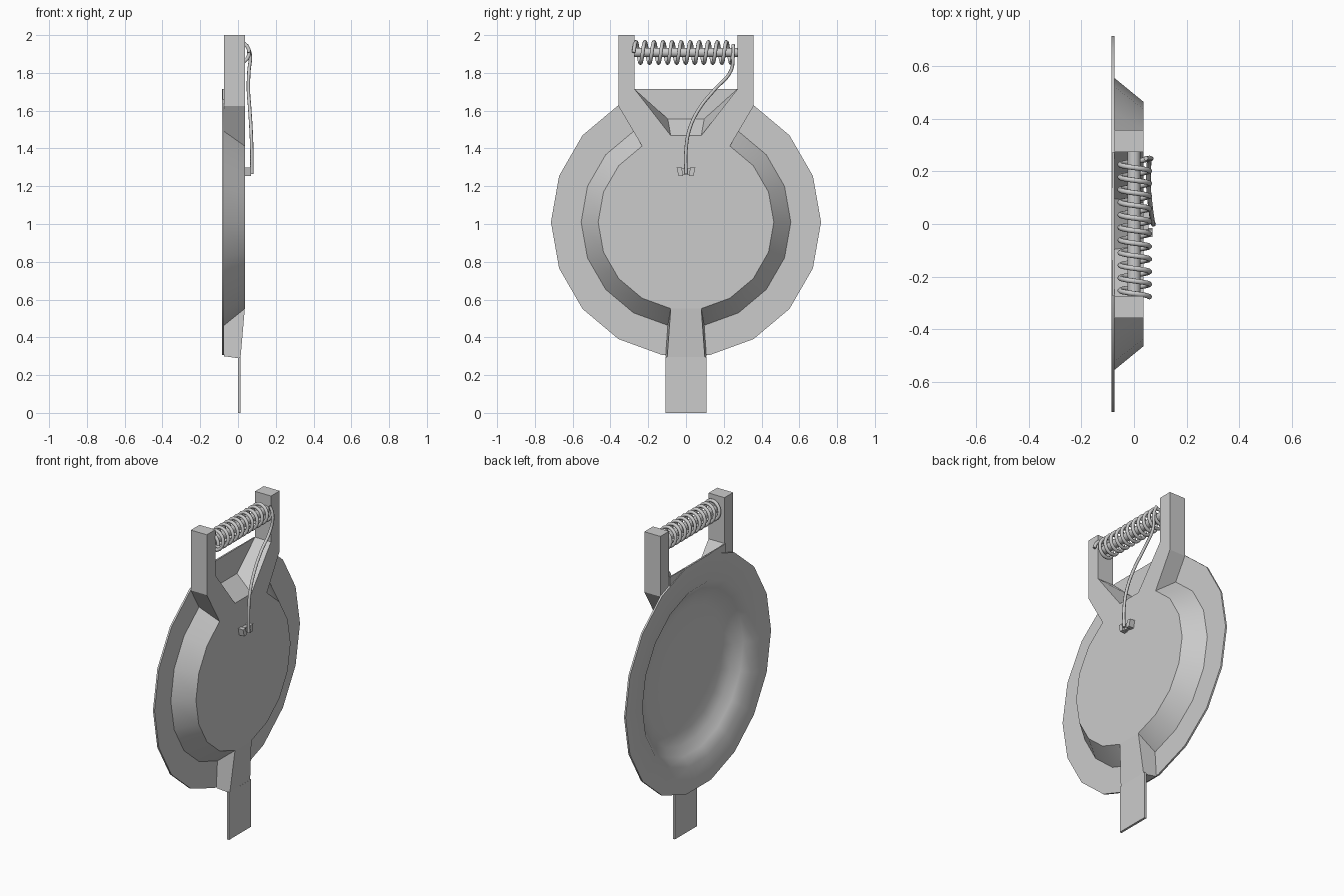
import bpy, bmesh, math
from math import sin, cos, pi, radians
from mathutils import Vector

cube = bpy.data.objects.get("Cube")
if cube:
    bpy.data.objects.remove(cube)

SIDES = 18
CENTRE_Z = 1.01
FRONT, BASE, BACK = 0.036, -0.074, -0.085


def finish(name, bm, angle=30):
    bmesh.ops.recalc_face_normals(bm, faces=bm.faces)
    mesh = bpy.data.meshes.new(name)
    bm.to_mesh(mesh)
    bm.free()
    obj = bpy.data.objects.new(name, mesh)
    bpy.context.collection.objects.link(obj)
    bpy.ops.object.select_all(action='DESELECT')
    obj.select_set(True)
    bpy.context.view_layer.objects.active = obj
    bpy.ops.object.shade_smooth_by_angle(angle=radians(angle))
    return obj


def polar(r, degrees):
    return r * cos(radians(degrees)), CENTRE_Z + r * sin(radians(degrees))


def loft(name, lower, upper):
    """Closed solid between two matching loops of (x, y, z) points."""
    bm = bmesh.new()
    a = [bm.verts.new(p) for p in lower]
    b = [bm.verts.new(p) for p in upper]
    n = len(a)
    for i in range(n):
        j = (i + 1) % n
        bm.faces.new((a[i], a[j], b[j], b[i]))
    bm.faces.new(a)
    bm.faces.new(b)
    return finish(name, bm)


def prism(name, outline, x0, x1):
    return loft(name, [(x0, y, z) for y, z in outline], [(x1, y, z) for y, z in outline])


def wire(name, points, radius, kind='POLY', sides=2):
    curve = bpy.data.curves.new(name, 'CURVE')
    curve.dimensions = '3D'
    curve.bevel_depth = radius
    curve.bevel_resolution = sides
    curve.use_fill_caps = True
    spline = curve.splines.new(kind)
    if kind == 'BEZIER':
        spline.bezier_points.add(len(points) - 1)
        for bp, p in zip(spline.bezier_points, points):
            bp.co = p
            bp.handle_left_type = bp.handle_right_type = 'AUTO'
        spline.resolution_u = 6
    else:
        spline.points.add(len(points) - 1)
        for sp, p in zip(spline.points, points):
            sp.co = (*p, 1)
    obj = bpy.data.objects.new(name, curve)
    bpy.context.collection.objects.link(obj)
    return obj


# Flange with the hollow bowl behind it
profile = [(0.2, 0.02), (0.38, 0.014), (0.45, -0.008), (0.5, -0.045),
           (0.55, BACK), (0.715, BACK), (0.715, BASE), (0.54, BASE)]
bm = bmesh.new()
rings = []
for r, x in profile:
    ring = []
    for k in range(SIDES):
        y, z = polar(r, k * 360 / SIDES)
        ring.append(bm.verts.new((x, y, z)))
    rings.append(ring)
for a, b in zip(rings, rings[1:]):
    for i in range(SIDES):
        j = (i + 1) % SIDES
        bm.faces.new((a[i], a[j], b[j], b[i]))
bm.faces.new(rings[0])
finish("flange_bowl", bm, 45)

# Raised body: half outlines at the front and at the flange, then mirrored
post = [(0.273, 1.715), (0.273, 2.0), (0.358, 2.0), (0.358, 1.625)]
arc = range(60, -81, -20)
front = [polar(0.465, 80)] + post + [polar(0.465, d) for d in arc]
base = [polar(0.555, 80)] + post + [polar(0.555, d) for d in arc]


def mirrored(half):
    return half + [(-y, z) for y, z in reversed(half)]


bm = bmesh.new()
top = [bm.verts.new((FRONT, y, z)) for y, z in mirrored(front)]
low = [bm.verts.new((BASE, y, z)) for y, z in mirrored(base)]
count = len(top)
for i in range(count):
    j = (i + 1) % count
    bm.faces.new((top[i], top[j], low[j], low[i]))
bm.faces.new(top)
# Backs of the two posts
bm.faces.new(low[:6])
bm.faces.new(low[-6:])
finish("raised_body", bm)

# Web filling the flange corners between the posts
prism("top_web", [(-0.273, 1.715), (0.273, 1.715), (0.273, 1.58), (-0.273, 1.58)],
      BACK + 0.004, BASE)

# Sloping neck and flat tab at the bottom
yt, zt = polar(0.465, -80)
yb, zb = polar(0.555, -80)
loft("neck",
     [(BASE, -yb, zb), (BASE, yb, zb), (BASE, 0.108, 0.3), (BASE, -0.108, 0.3)],
     [(FRONT, -yt, zt), (FRONT, yt, zt), (0.013, 0.1, 0.288), (0.013, -0.1, 0.288)])
prism("bottom_tab", [(-0.108, 0), (0.108, 0), (0.108, 0.295), (-0.108, 0.295)], 0.0, 0.014)

# Cross rod between the posts
AXIS_Z = 1.908
bm = bmesh.new()
bmesh.ops.create_cone(bm, cap_ends=True, segments=16, radius1=0.025, radius2=0.025, depth=0.56)
bmesh.ops.rotate(bm, verts=bm.verts, matrix=Vector((0, 0, 1)).rotation_difference(Vector((0, 1, 0))).to_matrix())
bmesh.ops.translate(bm, verts=bm.verts, vec=(0, 0, AXIS_Z))
finish("cross_rod", bm)

# Coil spring wound round the rod
TURNS, STEPS, COIL = 11, 20, 0.056
coil = []
for i in range(TURNS * STEPS + 1):
    t = i / STEPS
    a = 2 * pi * t
    coil.append((0.003 + COIL * cos(a), -0.277 + 0.527 * t / TURNS, AXIS_Z + COIL * sin(a)))
wire("coil_spring", coil, 0.010)

# Spring arm running down to the catch
arm = [(0.045, 0.25, 1.95), (0.064, 0.25, 1.9), (0.058, 0.237, 1.81), (0.055, 0.15, 1.71),
       (0.062, 0.07, 1.61), (0.069, 0.018, 1.5), (0.073, 0, 1.39), (0.074, 0, 1.265)]
wire("spring_arm", arm, 0.009, 'BEZIER')

# Catch: two lugs with a thin bridge
for side, label in ((1, "left"), (-1, "right")):
    lug = [(0.016, 1.255), (0.04, 1.255), (0.05, 1.3), (0.022, 1.3)]
    prism("catch_lug_" + label, [(side * y, z) for y, z in lug], FRONT - 0.005, 0.07)
prism("catch_bridge", [(-0.02, 1.26), (0.02, 1.26), (0.02, 1.295), (-0.02, 1.295)],
      FRONT - 0.005, 0.055)
